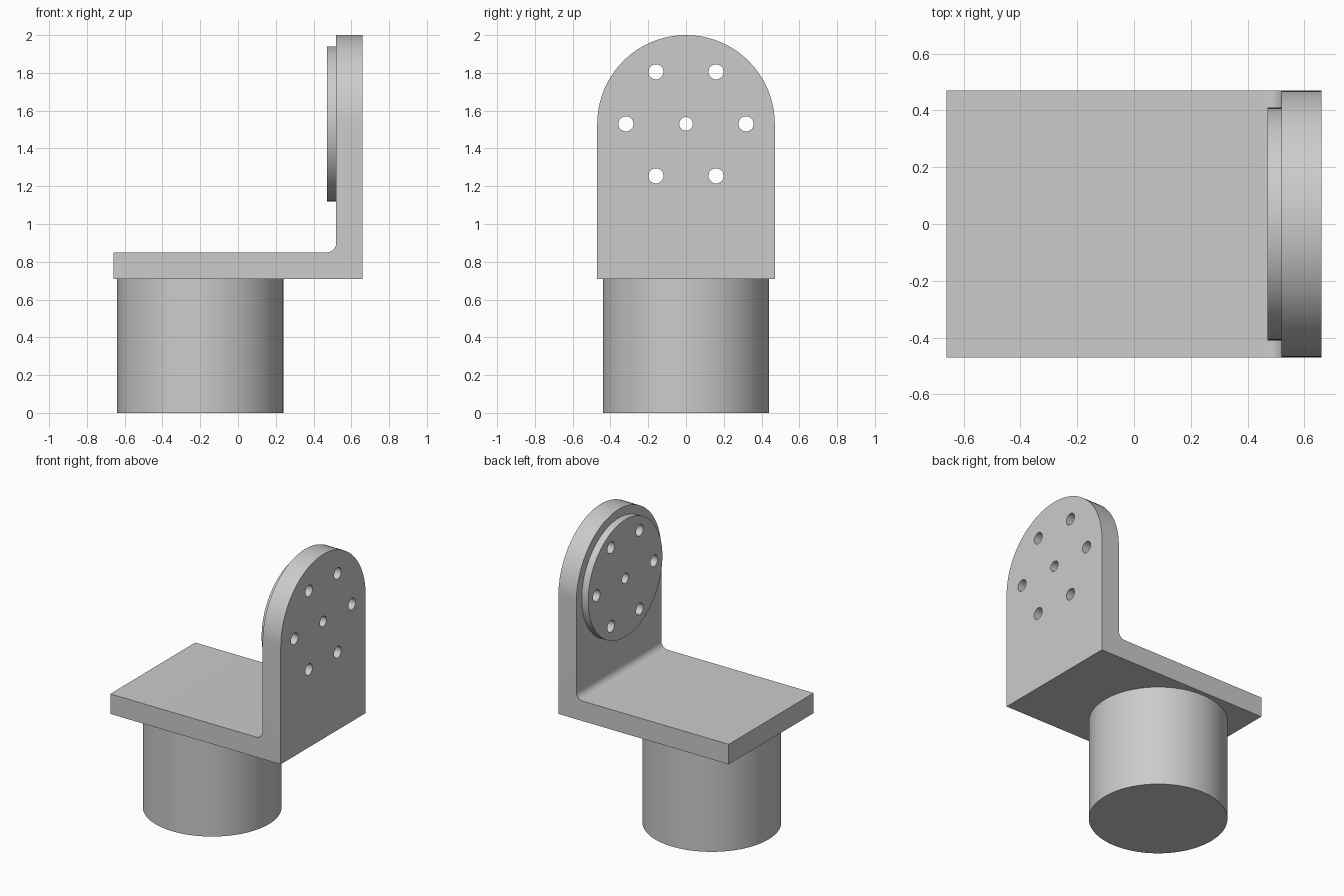
import bpy, bmesh
from math import sin, cos, pi, radians
from mathutils import Vector

cube = bpy.data.objects.get("Cube")
if cube:
    bpy.data.objects.remove(cube, do_unlink=True)

grey = bpy.data.materials.new("plain grey")
grey.use_nodes = True
colour = (0.6, 0.6, 0.6, 1)
grey.diffuse_color = colour
grey.node_tree.nodes["Principled BSDF"].inputs["Base Color"].default_value = colour

# Main dimensions
HALF_X, HALF_Y = 0.66, 0.47
BASE_Z, FLOOR_Z, TOP_Z = 0.71, 0.85, 2.0
WALL_X, DISC_X = 0.52, 0.47
HUB_Z = TOP_Z - HALF_Y
FILLET = 0.05


def arc(cx, cy, r, start, end, steps):
    angles = [radians(start + (end - start) * i / steps) for i in range(steps + 1)]
    return [(cx + r * cos(a), cy + r * sin(a)) for a in angles]


def circle(cx, cy, r, steps=64):
    return arc(cx, cy, r, 0, 360, steps)[:-1]


def prism(name, outline, axis, low, high):
    """Extrude a 2D outline along the x, y or z axis."""
    place = {"x": lambda a, b: (low, a, b),
             "y": lambda a, b: (a, low, b),
             "z": lambda a, b: (a, b, low)}[axis]
    bm = bmesh.new()
    face = bm.faces.new([bm.verts.new(place(a, b)) for a, b in outline])
    result = bmesh.ops.extrude_face_region(bm, geom=[face])
    shift = Vector([high - low if axis == k else 0 for k in "xyz"])
    moved = [v for v in result["geom"] if isinstance(v, bmesh.types.BMVert)]
    bmesh.ops.translate(bm, vec=shift, verts=moved)
    bmesh.ops.recalc_face_normals(bm, faces=bm.faces)
    mesh = bpy.data.meshes.new(name)
    bm.to_mesh(mesh)
    bm.free()
    mesh.materials.append(grey)
    obj = bpy.data.objects.new(name, mesh)
    bpy.context.collection.objects.link(obj)
    return obj


def activate(obj):
    bpy.ops.object.select_all(action="DESELECT")
    obj.select_set(True)
    bpy.context.view_layer.objects.active = obj


def cut(obj, cutter, operation):
    mod = obj.modifiers.new("cut", "BOOLEAN")
    mod.operation, mod.solver, mod.object = operation, "EXACT", cutter
    activate(obj)
    bpy.ops.object.modifier_apply(modifier=mod.name)


# L-shaped bracket with a filleted inner corner
profile = [(-HALF_X, BASE_Z), (HALF_X, BASE_Z), (HALF_X, TOP_Z + 0.1), (WALL_X, TOP_Z + 0.1)]
profile += arc(WALL_X - FILLET, FLOOR_Z + FILLET, FILLET, 0, -90, 10)
profile += [(-HALF_X, FLOOR_Z)]
bracket = prism("bracket", profile, "y", -0.6, 0.6)

# Rounded top of the upright plate
arch = [(-HALF_Y, 0.5), (HALF_Y, 0.5)] + arc(0, HUB_Z, HALF_Y, 0, 180, 48)
rounding = prism("arch_cutter", arch, "x", -1, 1)
cut(bracket, rounding, "INTERSECT")

# Raised mounting disc on the inner side of the upright
disc = prism("mounting_disc", circle(0, HUB_Z, 0.41, 96), "x", DISC_X, WALL_X)

# Ring of six bolt holes and a centre hole
centres = [(0, HUB_Z)] + circle(0, HUB_Z, 0.318, 6)
cutters = [rounding]
for i, (y, z) in enumerate(centres):
    hole = prism("hole_cutter", circle(y, z, 0.036 if i == 0 else 0.04, 32), "x", 0.3, 0.9)
    cutters.append(hole)
    cut(bracket, hole, "DIFFERENCE")
    cut(disc, hole, "DIFFERENCE")
for cutter in cutters:
    bpy.data.objects.remove(cutter, do_unlink=True)

# Round pedestal under the bracket
pedestal = prism("pedestal", circle(-0.2, 0, 0.44, 96), "z", 0, BASE_Z)

for part in (bracket, disc, pedestal):
    activate(part)
    bpy.ops.object.shade_smooth_by_angle(angle=radians(30))
